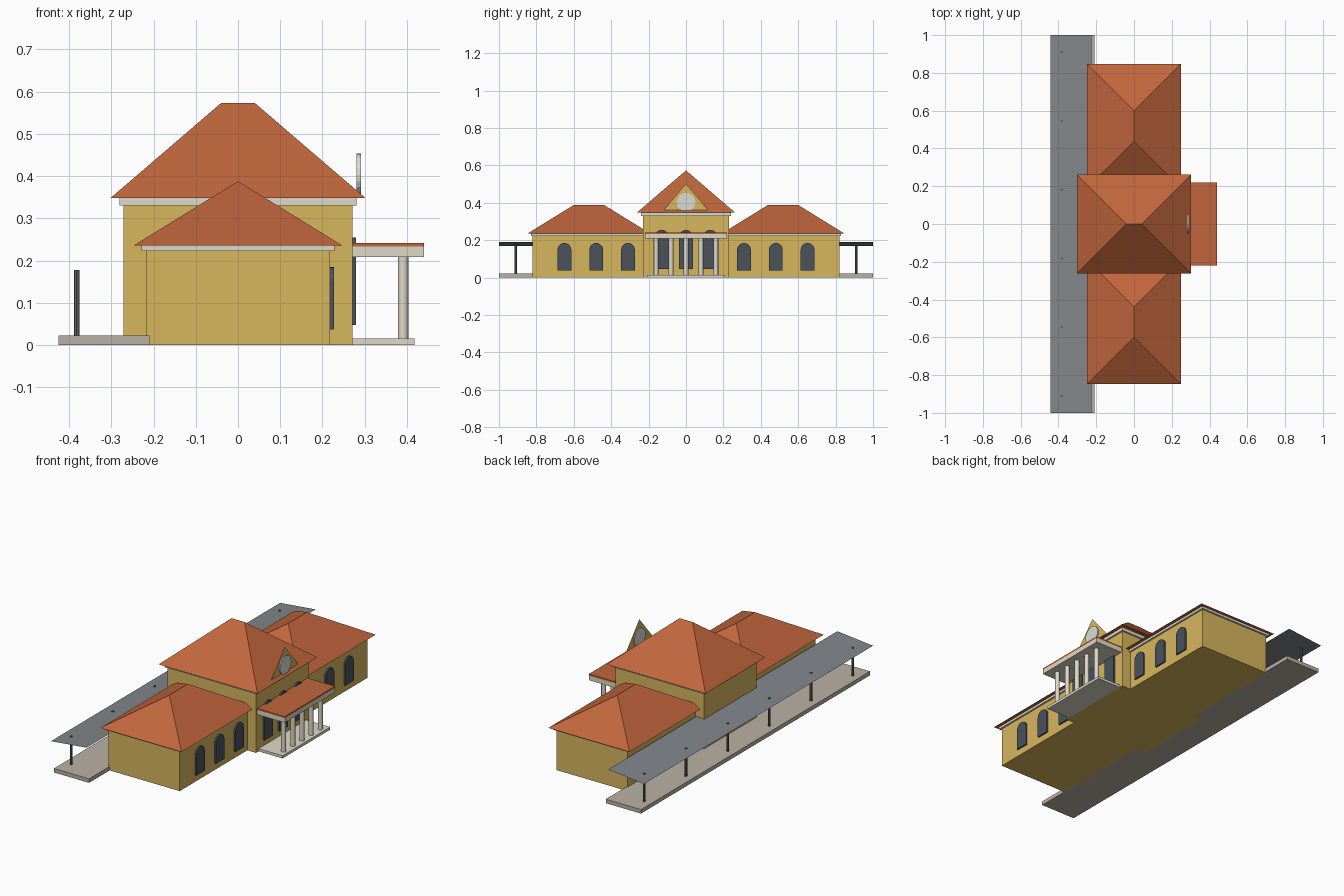
import bpy, bmesh, math

if "Cube" in bpy.data.objects:
    bpy.data.objects.remove(bpy.data.objects["Cube"])


def material(name, hex_rgb):
    rgb = [(int(hex_rgb[i:i + 2], 16) / 255) ** 2.2 for i in (0, 2, 4)]
    m = bpy.data.materials.new(name)
    m.diffuse_color = (*rgb, 1)
    m.use_nodes = True
    m.node_tree.nodes["Principled BSDF"].inputs["Base Color"].default_value = m.diffuse_color
    return m


WALL = material("ochre_wall", "D6B55E")
ROOF = material("terracotta", "C0663F")
TRIM = material("cream_trim", "DDD8C6")
STONE = material("platform_stone", "B8B0A3")
GLASS = material("dark_glass", "4C535D")
METAL = material("canopy_metal", "82868A")
IRON = material("post_iron", "66625E")
CLOCK = material("clock_face", "DADAD4")


def finish(name, bm, mat):
    me = bpy.data.meshes.new(name)
    bm.to_mesh(me)
    bm.free()
    me.materials.append(mat)
    ob = bpy.data.objects.new(name, me)
    bpy.context.collection.objects.link(ob)
    return ob


def mesh(name, verts, faces, mat, fix_normals=True):
    bm = bmesh.new()
    vs = [bm.verts.new(v) for v in verts]
    for f in faces:
        bm.faces.new([vs[i] for i in f])
    if fix_normals:
        bmesh.ops.recalc_face_normals(bm, faces=bm.faces)
    return finish(name, bm, mat)


def box(name, x, y, z, mat):
    verts = [(a, b, c) for c in z for b in y for a in x]
    faces = [(0, 2, 3, 1), (4, 5, 7, 6), (0, 1, 5, 4),
             (1, 3, 7, 5), (3, 2, 6, 7), (2, 0, 4, 6)]
    return mesh(name, verts, faces, mat)


def hip_roof(name, x, y, z, mat):
    # ridge runs along the longer side, hips at 45 degrees in plan
    (x0, x1), (y0, y1), (z0, z1) = x, y, z
    run = min(x1 - x0, y1 - y0) / 2
    base = [(x0, y0, z0), (x1, y0, z0), (x1, y1, z0), (x0, y1, z0)]
    if y1 - y0 > x1 - x0:
        xc = (x0 + x1) / 2
        ridge = [(xc, y0 + run, z1), (xc, y1 - run, z1)]
        faces = [(0, 1, 4), (1, 2, 5, 4), (2, 3, 5), (3, 0, 4, 5)]
    else:
        yc = (y0 + y1) / 2
        ridge = [(x0 + run, yc, z1), (x1 - run, yc, z1)]
        faces = [(0, 1, 5, 4), (1, 2, 5), (2, 3, 4, 5), (3, 0, 4)]
    return mesh(name, base + ridge, faces + [(3, 2, 1, 0)], mat)


def extrude_x(name, outline, x0, x1, mat):
    # solid from a (y, z) outline
    n = len(outline)
    verts = [(x, y, z) for x in (x0, x1) for y, z in outline]
    faces = [tuple(range(n)), tuple(range(n, 2 * n))]
    faces += [(i, (i + 1) % n, n + (i + 1) % n, n + i) for i in range(n)]
    return mesh(name, verts, faces, mat)


def arched_window(name, x, yc, z0, z1, r=0.037):
    outline = [(yc - r, z0), (yc + r, z0)]
    outline += [(yc + r * math.cos(math.pi * i / 10),
                 z1 - r + r * math.sin(math.pi * i / 10)) for i in range(11)]
    return extrude_x(name, outline, x - 0.004, x + 0.008, GLASS)


def column(name, x, y, z0, z1, r, sides, mat):
    bm = bmesh.new()
    bmesh.ops.create_cone(bm, cap_ends=True, segments=sides,
                          radius1=r, radius2=r, depth=z1 - z0)
    bmesh.ops.translate(bm, verts=bm.verts, vec=(x, y, (z0 + z1) / 2))
    ob = finish(name, bm, mat)
    for p in ob.data.polygons:
        p.use_smooth = abs(p.normal.z) < 0.5
    ob.data.set_sharp_from_angle(angle=math.radians(40))
    return ob


# Wings: walls, cornice, hip roof and arched windows
for side, s in (("front", -1), ("back", 1)):
    def span(a, b):
        return tuple(sorted((s * a, s * b)))
    box(f"{side}_wing_walls", (-0.218, 0.218), span(0.22, 0.82), (0, 0.222), WALL)
    box(f"{side}_wing_cornice", (-0.228, 0.228), span(0.21, 0.83), (0.222, 0.235), TRIM)
    hip_roof(f"{side}_wing_roof", (-0.248, 0.248), span(0.19, 0.848), (0.235, 0.388), ROOF)
    for i, y in enumerate((0.31, 0.48, 0.65)):
        arched_window(f"{side}_wing_window_{i + 1}", 0.219, s * y, 0.037, 0.185)

# Central hall
box("hall_walls", (-0.271, 0.271), (-0.23, 0.23), (0, 0.33), WALL)
box("hall_cornice", (-0.281, 0.281), (-0.24, 0.24), (0.33, 0.348), TRIM)
hip_roof("hall_roof", (-0.302, 0.302), (-0.262, 0.262), (0.348, 0.573), ROOF)
for i, y in enumerate((-0.13, 0, 0.13)):
    arched_window(f"hall_window_{i + 1}", 0.272, y, 0.047, 0.255)

# Clock gable: a thin sheet with a round face set through it
mesh("clock_gable", [(0.285, -0.12, 0.36), (0.285, 0.12, 0.36), (0.285, 0, 0.502)],
     [(0, 1, 2)], WALL, fix_normals=False)
extrude_x("clock_face", [(0.05 * math.cos(math.tau * i / 20),
                          0.403 + 0.05 * math.sin(math.tau * i / 20))
                         for i in range(20)], 0.281, 0.291, CLOCK)

# Entrance portico
box("portico_floor", (0.26, 0.418), (-0.208, 0.208), (0, 0.015), TRIM)
box("portico_beam", (0.27, 0.44), (-0.22, 0.22), (0.208, 0.233), TRIM)
box("portico_roof", (0.27, 0.44), (-0.22, 0.22), (0.233, 0.242), ROOF)
for i in range(5):
    column(f"portico_column_{i + 1}", 0.391, -0.16 + 0.08 * i, 0.015, 0.208, 0.0125, 12, TRIM)

# Track-side platform with posts and a tilted sheet canopy
box("platform", (-0.425, -0.21), (-1, 1), (0, 0.022), STONE)
mesh("platform_canopy", [(-0.443, -1, 0.168), (-0.225, -1, 0.19),
                         (-0.225, 1, 0.19), (-0.443, 1, 0.168)],
     [(0, 1, 2, 3)], METAL, fix_normals=False)
for i in range(6):
    column(f"canopy_post_{i + 1}", -0.382, -0.91 + 0.364 * i, 0.022, 0.178, 0.007, 8, IRON)
